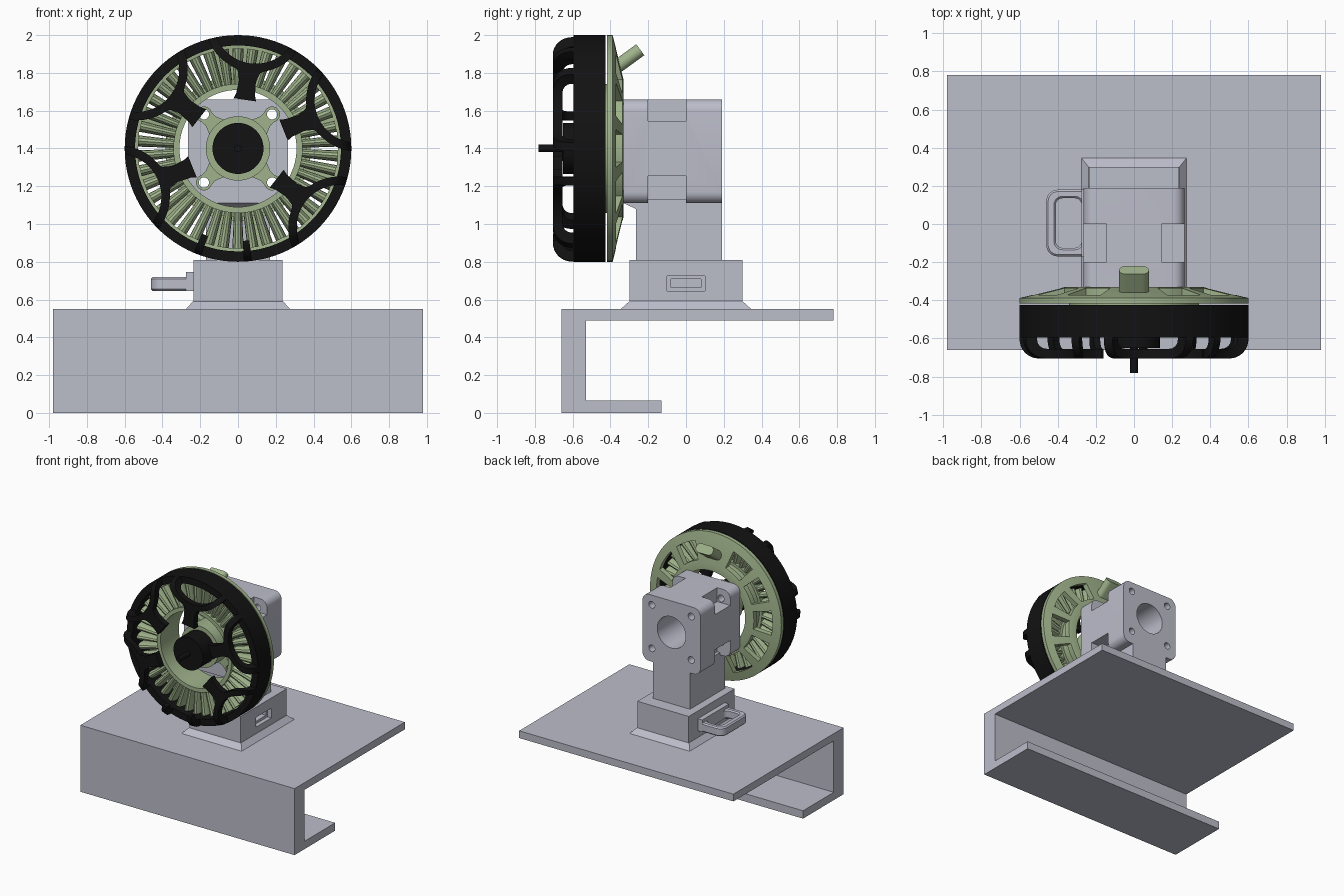
import bpy, bmesh
from math import sin, cos, pi, radians, sqrt
from mathutils import Matrix, Vector

old = bpy.data.objects.get("Cube")
if old:
    bpy.data.objects.remove(old, do_unlink=True)

AXIS_Z = 1.4  # height of the motor axis
made = []


def material(name, rgb):
    m = bpy.data.materials.new(name)
    m.use_nodes = True
    m.diffuse_color = (*rgb, 1)
    m.node_tree.nodes["Principled BSDF"].inputs["Base Color"].default_value = (*rgb, 1)
    return m


grey = material("light_grey", (0.50, 0.51, 0.59))
green = material("sage_green", (0.35, 0.45, 0.26))
black = material("black", (0.006, 0.006, 0.006))


def finish(name, bm, mat):
    bmesh.ops.recalc_face_normals(bm, faces=bm.faces)
    me = bpy.data.meshes.new(name)
    bm.to_mesh(me)
    bm.free()
    me.materials.append(mat)
    ob = bpy.data.objects.new(name, me)
    bpy.context.collection.objects.link(ob)
    made.append(ob)
    return ob


def prism(name, pts, axis, lo, hi, mat, taper=1.0):
    """Extrude a 2D outline along an axis, optionally scaling the far end."""
    place = {"x": lambda u, v, w: (w, u, v),
             "y": lambda u, v, w: (u, w, v),
             "z": lambda u, v, w: (u, v, w)}[axis]
    bm = bmesh.new()
    a = [bm.verts.new(place(u, v, lo)) for u, v in pts]
    b = [bm.verts.new(place(u * taper, v * taper, hi)) for u, v in pts]
    bm.faces.new(a)
    bm.faces.new(b)
    for i in range(len(pts)):
        j = (i + 1) % len(pts)
        bm.faces.new((a[i], a[j], b[j], b[i]))
    return finish(name, bm, mat)


def rect(u0, u1, v0, v1, r=0.0):
    if not r:
        return [(u0, v0), (u1, v0), (u1, v1), (u0, v1)]
    corners = [(u1 - r, v1 - r), (u0 + r, v1 - r), (u0 + r, v0 + r), (u1 - r, v0 + r)]
    return [(cu + r * cos(k * pi / 2 + s * pi / 12), cv + r * sin(k * pi / 2 + s * pi / 12))
            for k, (cu, cv) in enumerate(corners) for s in range(7)]


def circle(u, v, r, n=48):
    return [(u + r * cos(2 * pi * i / n), v + r * sin(2 * pi * i / n)) for i in range(n)]


def polar(r, a, mid=(0, AXIS_Z)):
    return (mid[0] + r * cos(a), mid[1] + r * sin(a))


def sector(r0, r1, a0, a1, n=10, mid=(0, AXIS_Z)):
    angles = [a0 + (a1 - a0) * i / n for i in range(n + 1)]
    return [polar(r1, a, mid) for a in angles] + [polar(r0, a, mid) for a in reversed(angles)]


def lathe(name, profile, mat, steps=96):
    """Turn a closed (radius, y) profile around the motor axis."""
    bm = bmesh.new()
    rings = [[bm.verts.new((r * cos(2 * pi * i / steps), y, AXIS_Z + r * sin(2 * pi * i / steps)))
              for r, y in profile] for i in range(steps)]
    for i in range(steps):
        p, q = rings[i], rings[(i + 1) % steps]
        for j in range(len(profile)):
            k = (j + 1) % len(profile)
            bm.faces.new((p[j], p[k], q[k], q[j]))
    return finish(name, bm, mat)


def drop(ob):
    made.remove(ob)
    bpy.data.objects.remove(ob, do_unlink=True)


def bake(ob):
    me = bpy.data.meshes.new_from_object(ob.evaluated_get(bpy.context.evaluated_depsgraph_get()))
    ob.modifiers.clear()
    ob.data = me


def boolean(ob, tool, op="DIFFERENCE", keep=False):
    mod = ob.modifiers.new("cut", "BOOLEAN")
    mod.operation, mod.solver, mod.object = op, "EXACT", tool
    bake(ob)
    if not keep:
        drop(tool)


def cut(ob, pts, axis, lo, hi, taper=1.0):
    boolean(ob, prism("cutter", pts, axis, lo, hi, ob.data.materials[0], taper))


# Desk bracket, a C-shaped section
prism("bracket", [(-.66, 0), (-.13, 0), (-.13, .065), (-.53, .065), (-.53, .49),
                  (.78, .49), (.78, .55), (-.66, .55)], "x", -.98, .98, grey)

# Socket block with skirt, side slot and side handle
prism("socket_skirt", rect(-.275, .275, -.345, .345), "z", .55, .592, grey, .865)
socket = prism("socket_block", rect(-.235, .235, -.3, .3), "z", .58, .81, grey)
cut(socket, rect(-.1, .1, .645, .725), "x", .2, .3)
cut(socket, rect(-.08, .08, .665, .708), "x", .06, .21)
handle = prism("side_handle", rect(-.46, -.2, -.17, .18, .06), "z", .645, .72, grey)
cut(handle, rect(-.41, -.275, -.125, .135, .035), "z", .6, .8)
bev = handle.modifiers.new("edge", "BEVEL")
bev.width, bev.limit_method, bev.angle_limit = .01, "ANGLE", radians(50)
bake(handle)
prism("handle_step", rect(-.275, -.23, -.17, .18), "z", .645, .745, grey)

# Post and motor mount
prism("post", [(-.265, .8), (.19, .8), (.19, 1.13), (-.33, 1.13), (-.33, 1.11),
               (-.265, 1.08)], "x", -.17, .17, grey)
mount = prism("motor_mount", rect(-.265, .265, 1.11, 1.66, .06), "y", -.33, .19, grey)
cut(mount, circle(0, AXIS_Z, .13), "y", -.5, .4)
for sx in (-1, 1):
    for sz in (-1, 1):
        x0, x1 = sorted((sx * .145, sx * .4))
        z0, z1 = sorted((sz * .145, sz * .4))
        cut(mount, rect(x0, x1, AXIS_Z + z0, AXIS_Z + z1), "y", -.2, 0)
        cut(mount, circle(sx * .18, AXIS_Z + sz * .18, .028, 20), "y", -.5, .4)

# Motor back plate with windows
plate = lathe("back_plate", [(.31, -.33), (.36, -.33), (.6, -.388), (.6, -.418),
                             (.54, -.418), (.36, -.375), (.31, -.375)], green)
for i in range(12):
    a = pi / 2 + 2 * pi * i / 12
    if i:
        cut(plate, sector(.385, .53, a - .19, a + .19), "y", -.5, -.2)

# Cable outlet
outlet = prism("cable_outlet", rect(-.078, .078, -.036, .036, .035), "z", -.06, .115, green)
outlet.data.transform(Matrix.Translation((0, -.335, 1.855)) @ Matrix.Rotation(radians(-54), 4, "X"))

# Stator: core ring and radial coils
lathe("stator_core", [(.31, -.57), (.342, -.57), (.342, -.37), (.31, -.37)], green)
lathe("stator_band", [(.34, -.53), (.365, -.53), (.365, -.47), (.34, -.47)], green)
bm = bmesh.new()
for i in range(42):
    a = 2 * pi * i / 42
    spot = Matrix.Translation((0, -.515, AXIS_Z)) @ Matrix.Rotation(a, 4, "Y")
    bmesh.ops.create_cone(bm, cap_ends=True, segments=12, radius1=.022, radius2=.03, depth=.19,
                          matrix=spot @ Matrix.Diagonal((1, 1.9, 1, 1)) @ Matrix.Translation((0, 0, .435)))
finish("stator_coils", bm, green)

# Bearing holder with four screw ears
lathe("bearing_holder", [(.13, -.5), (.17, -.5), (.17, -.332), (.13, -.332)], green)
for i in range(4):
    a = pi / 4 + i * pi / 2
    hole = polar(.255, a)
    outline = [polar(.168, a - .33), polar(.21, a - .17)]
    outline += [polar(.042, a + t * pi / 12, hole) for t in range(-8, 9)]
    outline += [polar(.21, a + .17), polar(.168, a + .33), polar(.15, a)]
    ear = prism("screw_ear", outline, "y", -.375, -.332, green)
    cut(ear, circle(*hole, .027, 20), "y", -.5, -.2)

# Rotor drum, hub and shaft
lathe("rotor_drum", [(.545, -.595), (.6, -.595), (.6, -.425), (.545, -.425)], black)
prism("rotor_hub", circle(0, AXIS_Z, .135), "y", -.65, -.4, black)
prism("shaft", circle(0, AXIS_Z, .02, 20), "y", -.78, -.64, black)

# Rotor cage: arches and spokes trimmed out of a rounded cup
curve = [(.5 + .1 * sin(t * pi / 16), -.605 - .1 * cos(t * pi / 16)) for t in range(9)]
inside = [(.5 + .045 * sin(t * pi / 8), -.605 - .05 * cos(t * pi / 8)) for t in range(4, -1, -1)]
cup = lathe("cup", [(.2, -.705)] + curve + [(.6, -.585), (.545, -.585)] + inside + [(.2, -.655)], black)
for i in range(6):
    a = radians(22 + 60 * i)
    pieces = []
    if i == 4:  # this arm is only two short stubs
        for s in (-1, 1):
            b = a + s * radians(13)
            pieces.append(("cage_stub", sector(.49, .7, b - .035, b + .035, 3)))
    else:
        pieces.append(("cage_arch", sector(.225, .27, a + pi - 1.45, a + pi + 1.45, 28, polar(.68, a))))
        side, along = Vector((-sin(a), cos(a))), Vector((cos(a), sin(a)))
        half = [(.26, .06), (.29, .05), (.36, .045), (.41, .06), (.435, .1)]
        pts = [along * r + side * w for r, w in half] + [along * r - side * w for r, w in reversed(half)]
        pieces.append(("cage_spoke", [(p.x, p.y + AXIS_Z) for p in pts]))
    for name, pts in pieces:
        boolean(prism(name, pts, "y", -.8, -.5, black), cup, "INTERSECT", keep=True)
drop(cup)

# Smooth round surfaces, keep hard edges
bpy.ops.object.select_all(action="DESELECT")
for ob in made:
    ob.select_set(True)
bpy.context.view_layer.objects.active = made[0]
bpy.ops.object.shade_smooth_by_angle(angle=radians(30))
